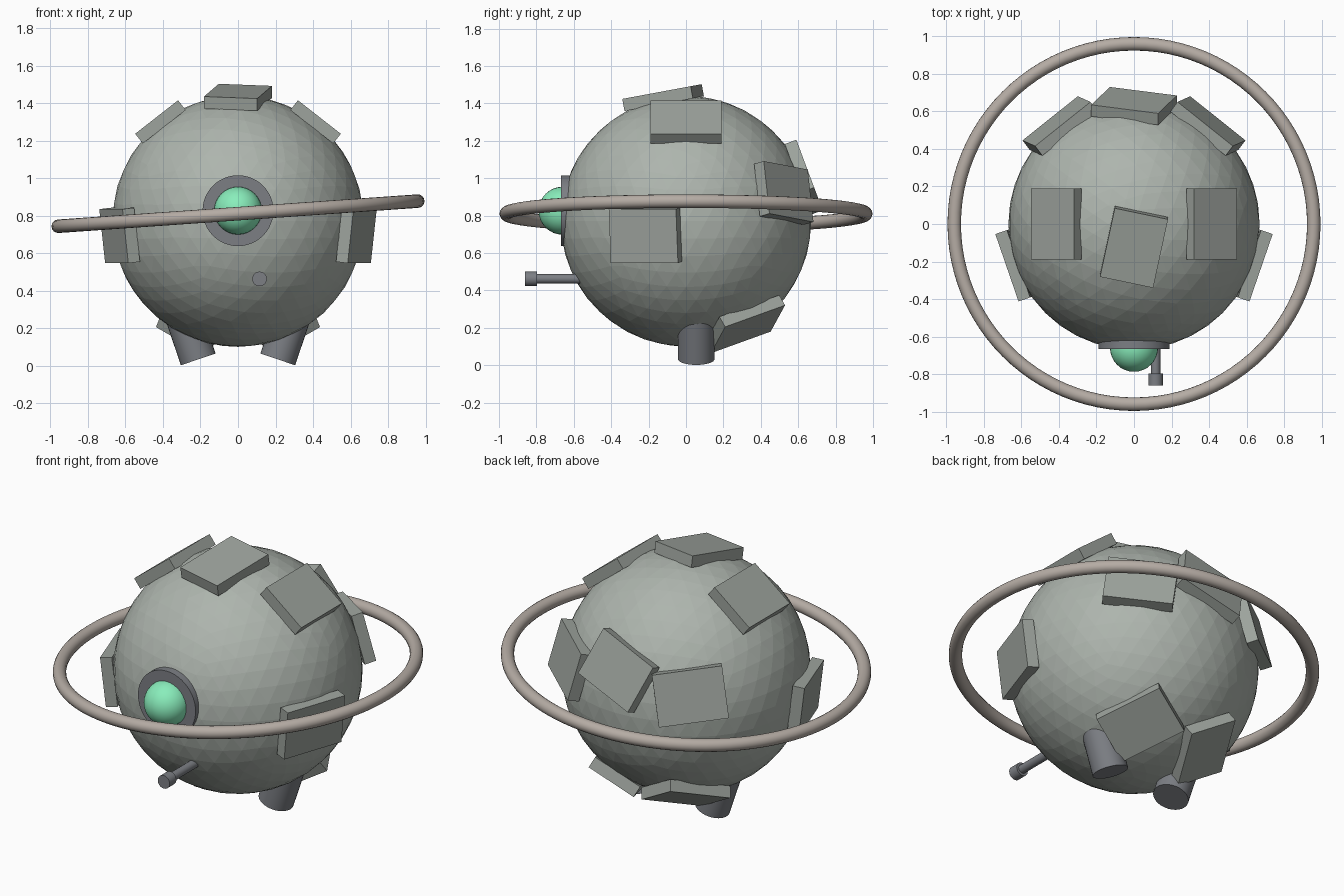
import bpy
from math import sin, cos, radians, pi
from mathutils import Matrix, Vector

if "Cube" in bpy.data.objects:
    bpy.data.objects.remove(bpy.data.objects["Cube"])

CENTRE = Vector((0, 0, 0.77))
R = 0.67


def material(name, rgb):
    m = bpy.data.materials.new(name)
    m.diffuse_color = (*rgb, 1)
    m.use_nodes = True
    m.node_tree.nodes["Principled BSDF"].inputs["Base Color"].default_value = m.diffuse_color
    return m


HULL = material("hull_grey", (0.42, 0.46, 0.42))
PLATE = material("plate_grey", (0.34, 0.37, 0.34))
DARK = material("dark_metal", (0.20, 0.21, 0.23))
RING = material("ring_metal", (0.46, 0.41, 0.37))
GLOW = material("eye_green", (0.25, 0.85, 0.50))


def finish(name, mat, smooth=False):
    ob = bpy.context.object
    ob.name = name
    ob.data.materials.append(mat)
    if smooth:
        bpy.ops.object.shade_smooth_by_angle(angle=radians(35))
    return ob


def rod(name, a, b, radius, mat, sides=32):
    a, b = Vector(a), Vector(b)
    bpy.ops.mesh.primitive_cylinder_add(
        vertices=sides, radius=radius, depth=(b - a).length, location=(a + b) / 2,
        rotation=(b - a).to_track_quat('Z', 'Y').to_euler())
    return finish(name, mat, True)


def plate(name, az, el, twist):
    # armour slab centred on the hull surface, facing outward, turned by twist
    a, e, t = radians(az), radians(el), radians(twist)
    n = Vector((cos(e) * cos(a), cos(e) * sin(a), sin(e)))
    right = Vector((-sin(a), cos(a), 0))
    up = n.cross(right)
    x = right * cos(t) + up * sin(t)
    y = up * cos(t) - right * sin(t)
    bpy.ops.mesh.primitive_cube_add(size=1)
    ob = finish(name, PLATE)
    ob.data.transform(Matrix.Diagonal((0.38, 0.29, 0.066, 1)))
    ob.matrix_world = Matrix.Translation(CENTRE + n * (R + 0.002)) @ \
        Matrix((x, y, n)).transposed().to_4x4()


# Faceted round hull
bpy.ops.mesh.primitive_ico_sphere_add(subdivisions=4, radius=R, location=CENTRE)
finish("hull", HULL)

# Tilted ring
bpy.ops.mesh.primitive_torus_add(
    major_radius=0.961, minor_radius=0.036, major_segments=96, minor_segments=16,
    location=(0, 0, 0.81), rotation=(0, radians(-4), 0))
finish("ring", RING, True)

# Eye and its rim
rod("eye_rim", (0, -0.55, 0.826), (0, -0.667, 0.826), 0.189, DARK, 48)
bpy.ops.mesh.primitive_uv_sphere_add(
    segments=32, ring_count=16, radius=0.128, location=(0, -0.66, 0.826),
    rotation=(pi / 2, 0, 0))
finish("eye", GLOW, True)

# Probe below the eye
rod("probe_shaft", (0.115, -0.5, 0.462), (0.115, -0.81, 0.462), 0.025, DARK, 24)
rod("probe_tip", (0.115, -0.797, 0.462), (0.115, -0.86, 0.462), 0.039, DARK, 24)

# Single plates on the top and back
plate("top_plate", -90, 79.5, 78)
plate("back_plate", 90, 20.5, -20)

# Mirrored plates (azimuth, elevation, twist) and feet
PAIRS = {"shoulder_plate": (0, 52, 0), "side_plate": (-19, -6.5, 0),
         "rear_side_plate": (53, 13, -7), "lower_rear_plate": (55, -55, 32)}
for side, s in (("right", 1), ("left", -1)):
    for name, (az, el, tw) in PAIRS.items():
        plate(f"{side}_{name}", az if s > 0 else 180 - az, el, tw * s)
    foot = Vector((s * 0.212, 0.055, 0.033))
    rod(f"{side}_foot", foot, foot + Vector((s * 0.32, 0, 0.947)) * 0.27, 0.098, DARK)
